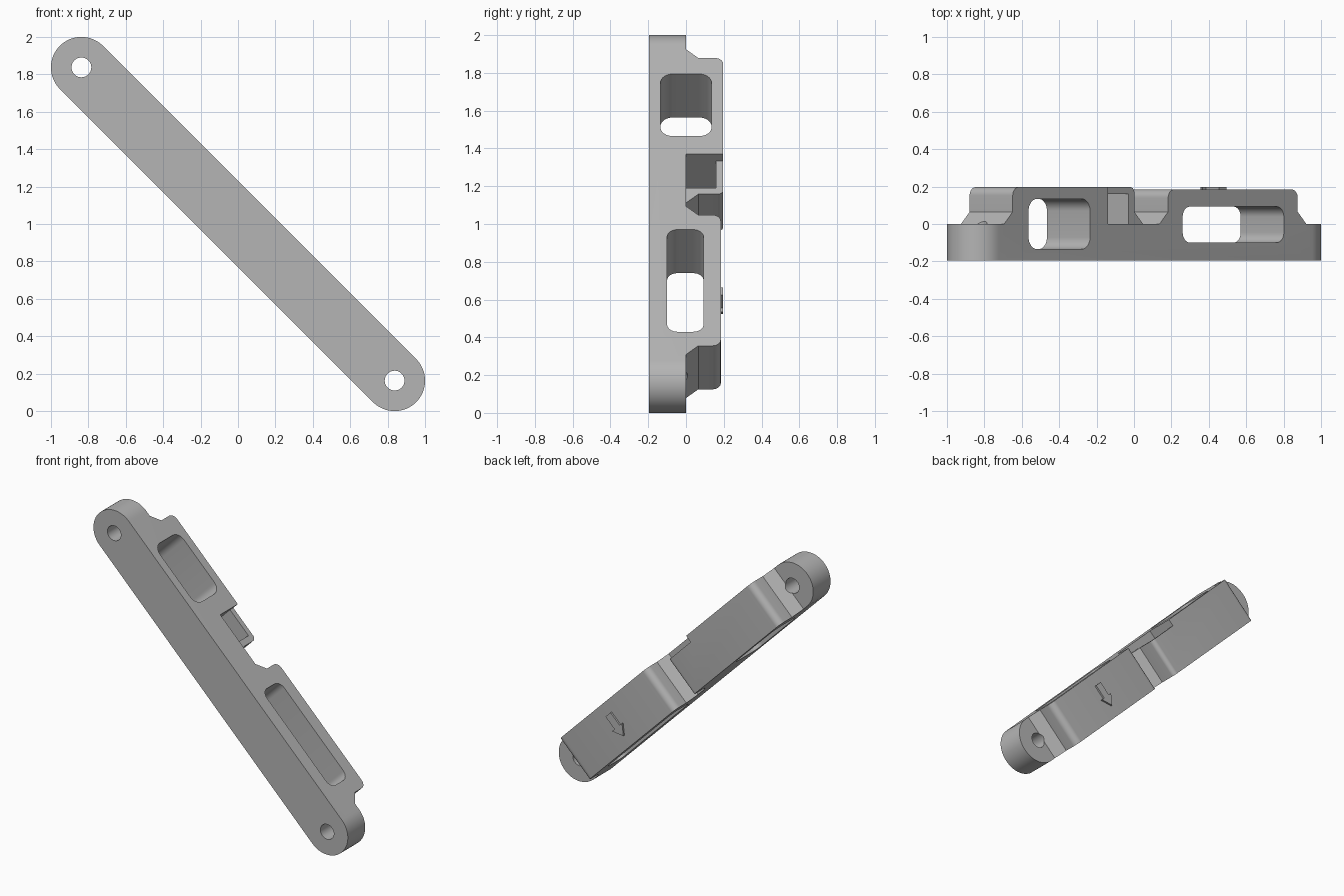
import bpy, bmesh
from math import cos, sin, pi, radians
from mathutils import Matrix

if "Cube" in bpy.data.objects:
    bpy.data.objects.remove(bpy.data.objects["Cube"], do_unlink=True)

HALF = 0.163      # half width of the bar
PIN = 1.184       # distance from the middle to each pin hole
DEPTH = 0.195     # thickness of the base plate

grey = bpy.data.materials.new("plain grey")
grey.use_nodes = True
colour = (0.46, 0.46, 0.46, 1)
grey.diffuse_color = colour
grey.node_tree.nodes["Principled BSDF"].inputs["Base Color"].default_value = colour


def arc(cx, cy, r, start, end, steps=8):
    """Points on an arc, angles in degrees."""
    angles = [radians(start + (end - start) * i / steps) for i in range(steps + 1)]
    return [(cx + r * cos(a), cy + r * sin(a)) for a in angles]


def rounded_box(x0, x1, y0, y1, r):
    return (arc(x1 - r, y1 - r, r, 0, 90) + arc(x0 + r, y1 - r, r, 90, 180)
            + arc(x0 + r, y0 + r, r, 180, 270) + arc(x1 - r, y0 + r, r, 270, 360))


def box(x0, x1, y0, y1):
    return [(x0, y0), (x1, y0), (x1, y1), (x0, y1)]


def prism(name, outline, low, high, axis="Z"):
    """Extrude an outline: XY along Z, or XZ along Y."""
    def place(p, h):
        return (p[0], p[1], h) if axis == "Z" else (p[0], h, p[1])
    bm = bmesh.new()
    face = bm.faces.new([bm.verts.new(place(p, low)) for p in outline])
    ext = bmesh.ops.extrude_face_region(bm, geom=[face])
    shift = (0, 0, high - low) if axis == "Z" else (0, high - low, 0)
    bmesh.ops.translate(bm, vec=shift,
                        verts=[v for v in ext["geom"] if isinstance(v, bmesh.types.BMVert)])
    bmesh.ops.recalc_face_normals(bm, faces=bm.faces)
    mesh = bpy.data.meshes.new(name)
    bm.to_mesh(mesh)
    bm.free()
    mesh.materials.append(grey)
    obj = bpy.data.objects.new(name, mesh)
    bpy.context.collection.objects.link(obj)
    return obj


def combine(target, tool, operation):
    """Apply a boolean and discard the tool."""
    mod = target.modifiers.new("join", "BOOLEAN")
    mod.operation, mod.solver, mod.object = operation, "EXACT", tool
    graph = bpy.context.evaluated_depsgraph_get()
    mesh = bpy.data.meshes.new_from_object(target.evaluated_get(graph))
    target.modifiers.clear()
    target.data = mesh
    bpy.data.objects.remove(tool, do_unlink=True)


def block(name, u0, u1, top, r0, r1):
    """Raised block with sloping feet and rounded top corners."""
    foot, rise = 0.065, 0.065
    outline = [(u0 - foot, 0), (u1 + foot, 0), (u1, rise)]
    outline += arc(u1 - r1, top - r1, r1, 0, 90)
    outline += arc(u0 + r0, top - r0, r0, 90, 180)
    outline.append((u0, rise))
    return prism(name, outline, -HALF, HALF)


# Base plate with round ends
ends = arc(PIN, 0, HALF, -90, 90, 32) + arc(-PIN, 0, HALF, 90, 270, 32)
bar = prism("locking_bar", ends, -DEPTH, 0, "Y")

# Raised blocks; the upper one ends in a hollow hook
upper = block("upper_block", -1.08, -0.11, 0.197, 0.045, 0.03)
combine(upper, prism("side_step", box(-0.36, 0.1, 0.113, 0.3), -0.1, 0.3, "Y"), "DIFFERENCE")
combine(upper, prism("hook_pocket", box(-0.36, -0.155, -0.1, 0.3), -0.1, 0.16, "Y"), "DIFFERENCE")
lower = block("lower_block", 0.095, 1.075, 0.184, 0.045, 0.045)
for part in (upper, lower):
    combine(bar, part, "UNION")

# Side slots through both blocks
for u0, u1, y0, y1, r in ((-0.96, -0.495, -0.135, 0.135, 0.065),
                          (0.205, 0.97, -0.1, 0.093, 0.055)):
    combine(bar, prism("slot", rounded_box(u0, u1, y0, y1, r), -0.4, 0.4), "DIFFERENCE")

# Pin holes at both ends
for u in (-PIN, PIN):
    hole = arc(u, 0, 0.053, 0, 360, 32)[:-1]
    combine(bar, prism("pin_hole", hole, -0.4, 0.4, "Y"), "DIFFERENCE")

# Raised arrow on the back of the lower block
half_arrow = [(0.028, 0.085), (0.028, -0.015), (0.055, -0.015)]
mid = 0.587
shape = ([(mid + x, z) for x, z in half_arrow] + [(mid, -0.085)]
         + [(mid - x, z) for x, z in reversed(half_arrow)])
arrow = prism("raised_arrow", shape, 0.18, 0.197, "Y")

# Lean the whole part diagonally and shade it
lean = Matrix.Translation((0, 0, 1)) @ Matrix.Rotation(pi / 4, 4, "Y")
for obj in (bar, arrow):
    obj.data.transform(lean)
    bpy.ops.object.select_all(action="DESELECT")
    obj.select_set(True)
    bpy.context.view_layer.objects.active = obj
    bpy.ops.object.shade_smooth_by_angle(angle=radians(30))
